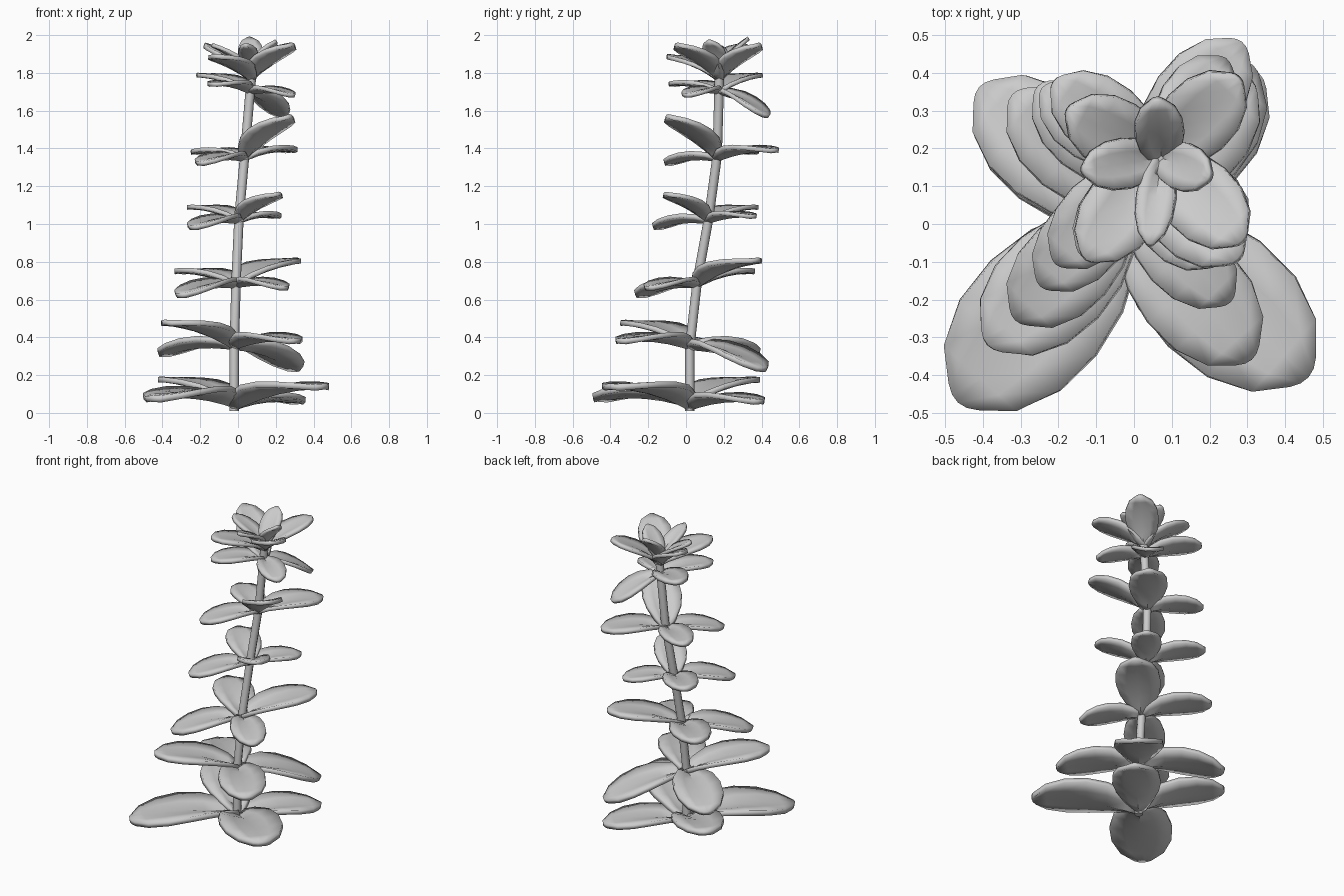
import bpy
from mathutils import Vector

if "Cube" in bpy.data.objects:
    bpy.data.objects.remove(bpy.data.objects["Cube"])

# Stem centreline, leaning gently back and to the right
STEM = [(-0.02, 0.02, 0.01), (-0.02, 0.02, 0.35), (-0.01, 0.06, 0.7), (0.005, 0.12, 1.03),
        (0.035, 0.165, 1.36), (0.065, 0.175, 1.71), (0.075, 0.175, 1.82)]


def stem_at(z):
    pts = [Vector(p) for p in STEM]
    for a, b in zip(pts, pts[1:]):
        if z <= b.z:
            return a.lerp(b, (z - a.z) / (b.z - a.z))
    return Vector((pts[-1].x, pts[-1].y, z))


def smooth(obj):
    bpy.context.view_layer.objects.active = obj
    obj.select_set(True)
    bpy.ops.object.shade_smooth_by_angle(angle=0.7)
    obj.select_set(False)


# Half-width of the blade along its length
PROFILE = [(0, .26), (.12, .55), (.3, .86), (.5, 1), (.7, .96), (.87, .7), (1, .28)]


def leaf(name, base_z, extent, ratio=0.56, cup=0.11, arch=0.05):
    """Rounded blade, folded near the stem and drooping at the tip."""
    base = stem_at(base_z)
    tip = Vector(extent)
    tip.x = base.x + (tip.x - base.x) * 0.945
    tip.y = base.y + (tip.y - base.y) * 0.945
    axis = tip - base
    length = axis.length
    axis.normalize()
    side = axis.cross(Vector((0, 0, 1))).normalized()
    up = side.cross(axis)
    verts, faces = [], []
    for t, w in PROFILE:
        for s in (-1, -.5, 0, .5, 1):
            half = w * ratio * length / 2
            # outer corners pulled back so the tip is round
            along = t - (0.035 * s * s if t > .95 else 0)
            # keel is deepest near the stem and flattens out at the tip
            lift = length * (cup * abs(s) * w ** .6 * (1.1 - 1.2 * t)
                             + arch * 4 * t * (1 - t))
            verts.append(base + axis * along * length + side * s * half + up * lift)
    for r in range(len(PROFILE) - 1):
        for c in range(4):
            i = r * 5 + c
            faces.append((i, i + 1, i + 6, i + 5))
    me = bpy.data.meshes.new(name)
    me.from_pydata(verts, [], faces)
    ob = bpy.data.objects.new(name, me)
    bpy.context.collection.objects.link(ob)
    smooth(ob)
    m = ob.modifiers.new("thickness", 'SOLIDIFY')
    m.thickness = 0.012 + 0.03 * length
    m.offset = 0


# Stem
cu = bpy.data.curves.new("stem", 'CURVE')
cu.dimensions = '3D'
cu.bevel_depth = 0.025
cu.bevel_resolution = 2
cu.use_fill_caps = True
sp = cu.splines.new('POLY')
sp.points.add(len(STEM) - 1)
for p, co in zip(sp.points, STEM):
    p.co = (*co, 1)
bpy.context.collection.objects.link(bpy.data.objects.new("stem", cu))

# Whorls: base height, then tip extents front-left, front-right, back-left, back-right
WHORLS = [
    (0.04, (-.49, -.5, .075), (.49, -.43, .14), (-.43, .38, .18), (.35, .42, .06)),
    (0.345, (-.41, -.34, .48), (.33, -.38, .38), (-.43, .38, .31), (.33, .44, .23)),
    (0.67, (-.33, -.27, .62), (.27, -.22, .66), (-.34, .36, .75), (.33, .40, .81)),
    (1.01, (-.26, -.18, .98), (.23, -.12, 1.16), (-.27, .38, 1.09), (.22, .38, 1.04)),
    (1.34, (-.22, -.12, 1.32), (.29, -.11, 1.57), (-.26, .37, 1.38), (.30, .5, 1.39)),
    (1.695, (-.15, -.1, 1.74), (.31, -.01, 1.68), (-.23, .39, 1.79), (.25, .45, 1.57)),
    (1.76, (-.14, -.11, 1.89), (.30, -.06, 1.95), (-.19, .31, 1.95), (.29, .4, 1.95)),
]
SIDES = ("front_left", "front_right", "back_left", "back_right")
for n, (z, *tips) in enumerate(WHORLS):
    for label, tip in zip(SIDES, tips):
        dz = -0.015 if n == 0 and "right" in label else 0
        leaf(f"leaf_{n + 1}_{label}", z + dz, tip)

# Small crown leaves turned between the diagonals
for label, tip, ratio in (("front", (.04, -.07, 1.95), .36), ("back", (.06, .34, 1.985), .52),
                          ("left", (-.15, .14, 1.95), .5), ("right", (.21, .12, 1.97), .55)):
    leaf(f"crown_leaf_{label}", 1.79, tip, ratio=ratio)
